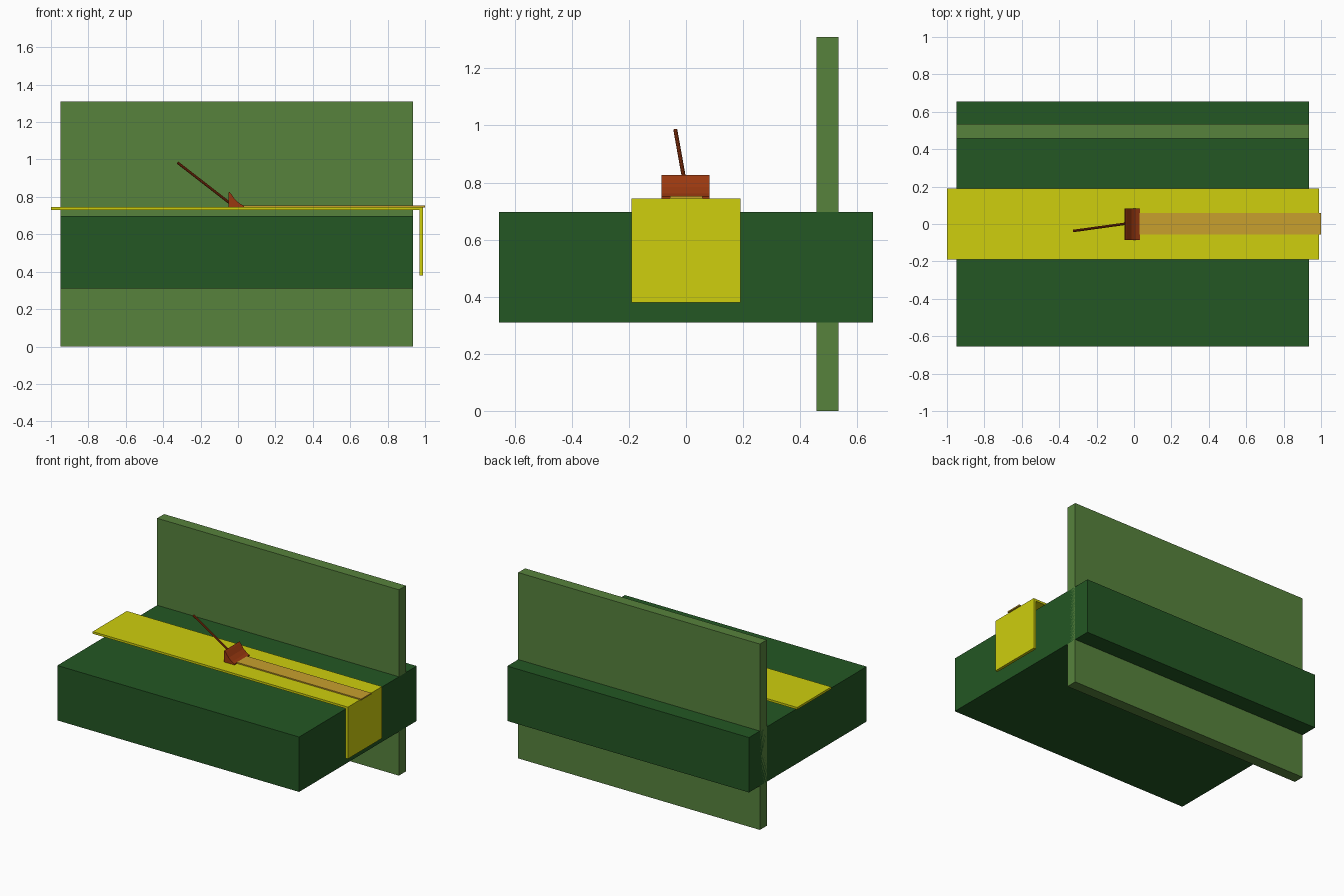
import bpy, bmesh
from mathutils import Vector

if "Cube" in bpy.data.objects:
    bpy.data.objects.remove(bpy.data.objects["Cube"])


def material(name, rgb):
    m = bpy.data.materials.new(name)
    m.diffuse_color = (*rgb, 1)
    m.use_nodes = True
    m.node_tree.nodes["Principled BSDF"].inputs["Base Color"].default_value = m.diffuse_color
    return m


dark_green = material("dark green", (0.017, 0.095, 0.017))
moss_green = material("moss green", (0.095, 0.225, 0.046))
yellow = material("yellow", (0.62, 0.62, 0.004))
tan = material("tan", (0.58, 0.352, 0.027))
brown = material("rust brown", (0.32, 0.04, 0.005))


def finish(name, bm, mat):
    bmesh.ops.recalc_face_normals(bm, faces=bm.faces)
    mesh = bpy.data.meshes.new(name)
    bm.to_mesh(mesh)
    bm.free()
    mesh.materials.append(mat)
    obj = bpy.data.objects.new(name, mesh)
    bpy.context.collection.objects.link(obj)
    return obj


def extrude_xz(name, profile, y0, y1, mat):
    """Extrude an x/z outline from y0 to y1."""
    bm = bmesh.new()
    face = bm.faces.new([bm.verts.new((x, y0, z)) for x, z in profile])
    new = bmesh.ops.extrude_face_region(bm, geom=[face])["geom"]
    verts = [v for v in new if isinstance(v, bmesh.types.BMVert)]
    bmesh.ops.translate(bm, verts=verts, vec=(0, y1 - y0, 0))
    return finish(name, bm, mat)


def box(name, x, y, z, mat):
    outline = [(x[0], z[0]), (x[1], z[0]), (x[1], z[1]), (x[0], z[1])]
    return extrude_xz(name, outline, *y, mat)


def rod(name, start, end, radius, mat):
    start, end = Vector(start), Vector(end)
    axis = end - start
    bm = bmesh.new()
    bmesh.ops.create_cone(bm, cap_ends=True, segments=10, radius1=radius,
                          radius2=radius, depth=axis.length)
    obj = finish(name, bm, mat)
    obj.location = (start + end) / 2
    obj.rotation_euler = axis.to_track_quat('Z', 'Y').to_euler()
    return obj


# Main slab and the upright panel passing through it
box("base_slab", (-0.95, 0.935), (-0.655, 0.655), (0.31, 0.697), dark_green)
box("back_panel", (-0.95, 0.935), (0.457, 0.534), (0, 1.31), moss_green)

# Runner floating over the slab, folded down at the right end
extrude_xz("runner", [(-1, 0.73), (0.97, 0.73), (0.97, 0.38), (0.99, 0.38),
                      (0.99, 0.745), (-1, 0.745)], -0.19, 0.19, yellow)

# Thin strip lying along the runner
box("strip", (0.0, 1.0), (-0.056, 0.058), (0.744, 0.753), tan)

# Wedge with a hollow sloping front, and its slanted rod
extrude_xz("wedge", [(-0.05, 0.743), (0.032, 0.743), (0.032, 0.752), (0.012, 0.762),
                     (-0.014, 0.784), (-0.038, 0.818), (-0.046, 0.827), (-0.05, 0.822)],
           -0.085, 0.083, brown)
rod("slanted_rod", (-0.02, 0.005, 0.748), (-0.323, -0.037, 0.983), 0.007, brown)
